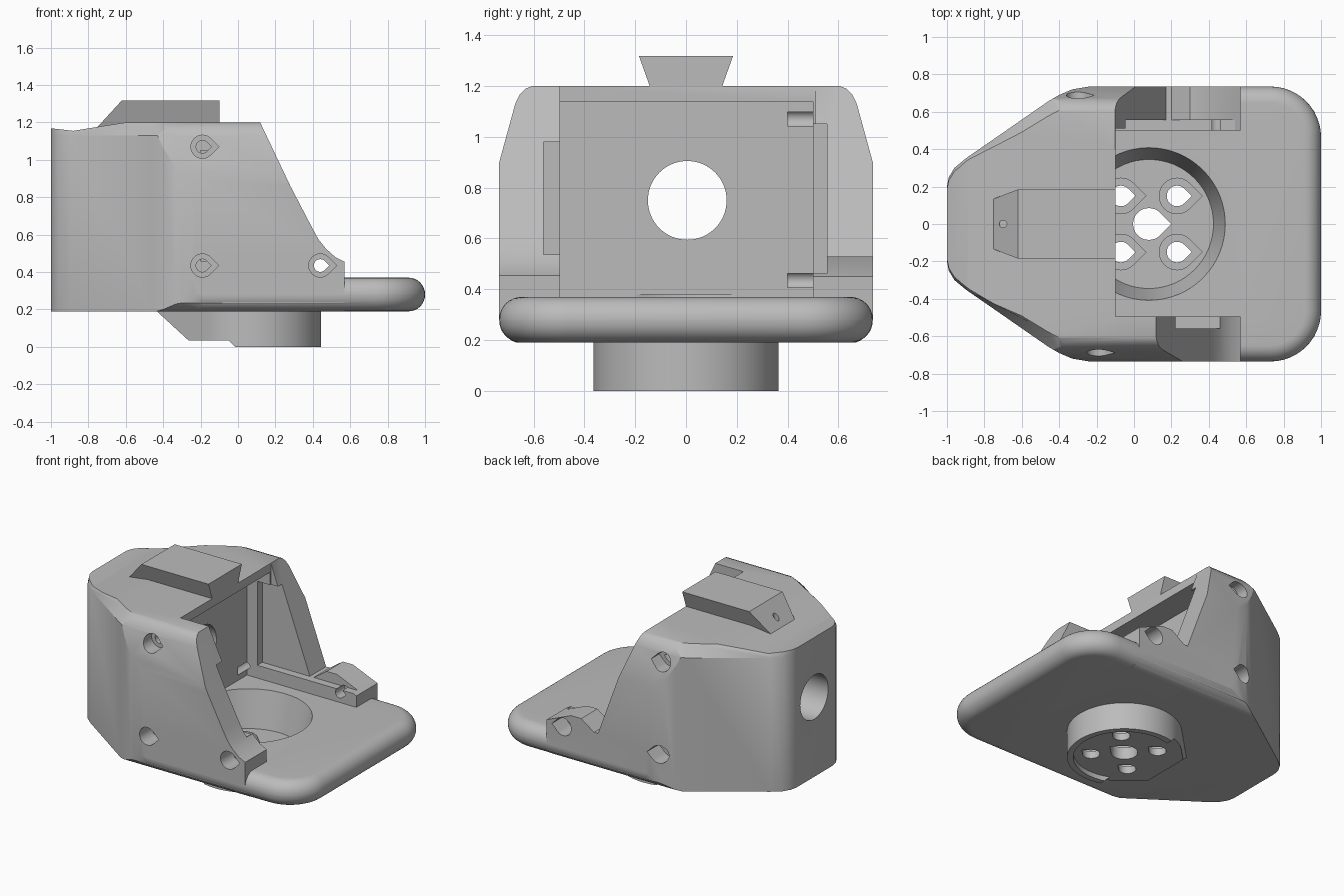
import bpy, bmesh, math

old = bpy.data.objects.get("Cube")
if old:
    bpy.data.objects.remove(old, do_unlink=True)

grey = bpy.data.materials.new("plain_grey")
grey.use_nodes = True
GREY = (0.5, 0.5, 0.5, 1)
grey.diffuse_color = GREY
grey.node_tree.nodes["Principled BSDF"].inputs["Base Color"].default_value = GREY


def loft(name, rings):
    """Join matching rings of 3D points into a closed solid."""
    bm = bmesh.new()
    loops = [[bm.verts.new(p) for p in ring] for ring in rings]
    n = len(loops[0])
    for low, high in zip(loops, loops[1:]):
        for i in range(n):
            j = (i + 1) % n
            bm.faces.new((low[i], low[j], high[j], high[i]))
    bm.faces.new(loops[0][::-1])
    bm.faces.new(loops[-1])
    bmesh.ops.recalc_face_normals(bm, faces=bm.faces)
    mesh = bpy.data.meshes.new(name)
    bm.to_mesh(mesh)
    bm.free()
    mesh.materials.append(grey)
    obj = bpy.data.objects.new(name, mesh)
    bpy.context.collection.objects.link(obj)
    return obj


def prism(name, pts, axis, a, b):
    """Extrude a 2D outline along an axis from a to b."""
    place = {"x": lambda u, v, t: (t, u, v),
             "y": lambda u, v, t: (u, t, v),
             "z": lambda u, v, t: (u, v, t)}[axis]
    return loft(name, [[place(u, v, t) for u, v in pts] for t in (a, b)])


def box(name, x, y, z):
    return prism(name, [(x[0], y[0]), (x[1], y[0]), (x[1], y[1]), (x[0], y[1])], "z", *z)


def arc(cx, cy, r, start, end, n):
    steps = [math.radians(start + (end - start) * i / n) for i in range(n + 1)]
    return [(cx + r * math.cos(t), cy + r * math.sin(t)) for t in steps]


def circle(cx, cy, r, n=64):
    return arc(cx, cy, r, 0, 360, n)[:-1]


def teardrop(cx, cy, r, side=1, n=24):
    """Circle with a right-angled tip towards +u or -u."""
    turn = 0 if side > 0 else 180
    return arc(cx, cy, r, 45 + turn, 315 + turn, n) + [(cx + side * r * math.sqrt(2), cy)]


def mirror(half):
    return half + [(u, -v) for u, v in reversed(half)]


def mirror_u(half):
    return half + [(-u, v) for u, v in reversed(half)]


def apply_modifier(obj, mod):
    bpy.ops.object.select_all(action="DESELECT")
    bpy.context.view_layer.objects.active = obj
    obj.select_set(True)
    bpy.ops.object.modifier_apply(modifier=mod.name)


def combine(obj, tool, how="DIFFERENCE"):
    mod = obj.modifiers.new("combine", "BOOLEAN")
    mod.operation, mod.solver, mod.object = how, "EXACT", tool
    apply_modifier(obj, mod)
    bpy.data.objects.remove(tool, do_unlink=True)


# Housing: tapered plan, trimmed by its cross-section and side profile
plan = mirror([(-1, .2), (-.99, .25), (-.96, .3), (-.9, .35), (-.46, .655),
               (-.4, .69), (-.33, .72), (-.24, .735), (.57, .735)])
housing = loft("housing", [[(x, y * s, z) for x, y in plan]
                           for z, s in ((.19, 1), (1.13, 1), (1.2, .88))])
section = mirror_u([(.645, .18), (.69, .2), (.725, .235), (.735, .28), (.735, .9),
                    (.672, 1.13), (.655, 1.165), (.63, 1.19), (.58, 1.21)])
combine(housing, prism("section", section, "x", -1.2, .8), "INTERSECT")
profile = [(-1.1, .1), (.57, .1), (.57, .455), (.52, .48), (.47, .525), (.43, .575),
           (.4, .63), (.28, .86), (.095, 1.25), (-.45, 1.21), (-.6, 1.2),
           (-.74, 1.178), (-.88, 1.155), (-1.01, 1.17), (-1.1, 1.17)]
combine(housing, prism("profile", profile, "y", -1, 1), "INTERSECT")

# Far wall is cut lower, leaving a small lug at its front
wall_cut = [(-.12, 1.25), (.17, .46), (.2, .46), (.3, .53), (.38, .53),
            (.57, .45), (.7, .45), (.7, 1.4), (-.12, 1.4)]
combine(housing, prism("wall_cut", wall_cut, "y", .4, .9))

# Cavity, open roof and side recesses
combine(housing, box("cavity", (-.28, .8), (-.495, .5), (.36, 1.14)))
combine(housing, box("roof_opening", (-.1, .8), (-.495, .51), (1, 1.5)))
combine(housing, box("near_recess", (-.2, .46), (-.56, -.4), (.53, .98)))
combine(housing, box("far_recess", (-.2, .54), (.4, .555), (.46, 1.05)))

# Base plate with a fully rounded rim
corner = arc(.73, .465, .27, 90, 0, 12)
plate = prism("plate", mirror([(-.6, .5), (-.3, .7), (-.2, .735)] + corner), "z", .19, .37)
bevel = plate.modifiers.new("round", "BEVEL")
bevel.width, bevel.segments = .088, 8
bevel.limit_method, bevel.angle_limit = "ANGLE", math.radians(50)
apply_modifier(plate, bevel)
combine(housing, plate, "UNION")

# Round boss below, with its stepped and sloped rear
CX = .08
boss = prism("boss", teardrop(CX, 0, .365, -1, 64), "z", 0, .2)
combine(boss, prism("boss_step", [(-.6, -.1), (-.015, -.1), (-.015, 0), (-.05, .035),
                                  (-.265, .035), (-.45, .205), (-.6, .205)], "y", -.6, .6))
combine(boss, prism("boss_recess", circle(CX, 0, .325), "z", -.1, .035))
combine(housing, boss, "UNION")

# Conical pocket and its five teardrop holes
combine(housing, loft("pocket", [[(x, y, z) for x, y in circle(CX, 0, r)]
                                 for z, r in ((.12, .345), (.37, .408), (.38, .408))]))
combine(housing, prism("centre_hole", teardrop(CX, 0, .085), "z", -.1, .3))
for x in (CX - .15, CX + .15):
    for y in (-.15, .15):
        combine(housing, prism("sink", teardrop(x, y, .095), "z", .085, .3))
        combine(housing, prism("hole", teardrop(x, y, .055), "z", -.1, .3))

# Round passage through the back
combine(housing, prism("passage", circle(.005, .75, .155), "x", -1.2, -.2))

# Screw holes in both side walls
for side, rear in ((-1, -.19), (1, -.3)):
    for x, z in ((rear, 1.07), (rear, .435), (.44, .435)):
        combine(housing, prism("screw_sink", teardrop(x, z, .062), "y", side * .6, side * .9))
        combine(housing, prism("screw_hole", teardrop(x, z, .034), "y", side * .4, side * .9))

# Dovetail rail on the roof
rail = prism("dovetail_rail", mirror_u([(.125, 1.15), (.143, 1.2), (.185, 1.318)]), "x", -.9, -.1)
combine(rail, prism("ramp", [(-.77, 1.155), (-.61, 1.33), (0, 1.33), (0, 1.1), (-.77, 1.1)],
                    "y", -.5, .5), "INTERSECT")
combine(rail, prism("pin_hole", circle(-.7, 0, .02, 16), "z", 1, 1.5))

for obj in (housing, rail):
    bpy.ops.object.select_all(action="DESELECT")
    bpy.context.view_layer.objects.active = obj
    obj.select_set(True)
    bpy.ops.object.shade_smooth_by_angle(angle=math.radians(25))
